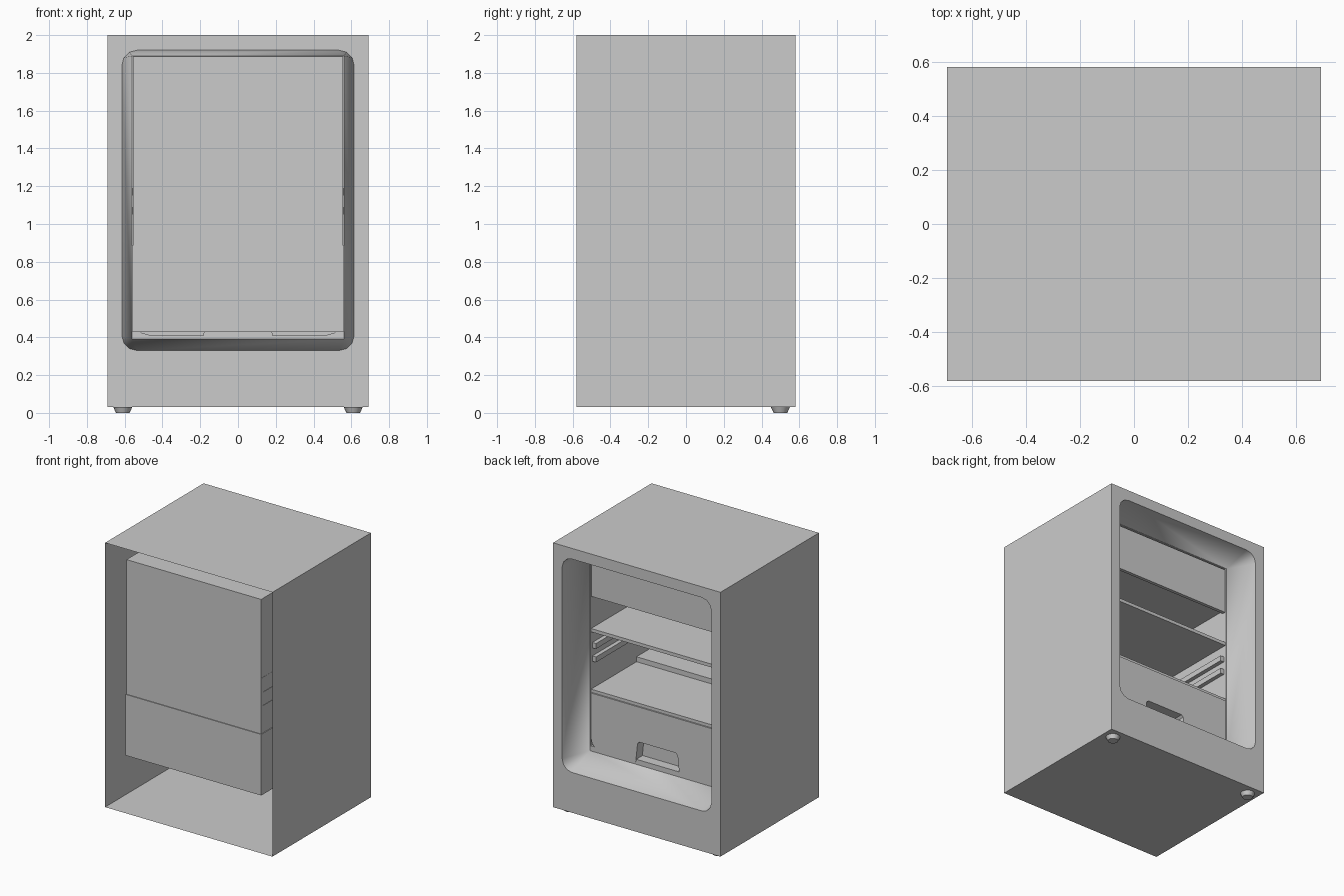
import bpy, bmesh, math
from mathutils import Vector

if "Cube" in bpy.data.objects:
    bpy.data.objects.remove(bpy.data.objects["Cube"])

STEPS = 3  # segments per rounded corner


def ring(hx, z0, z1, y, r=0.0):
    """Rounded rectangle in the xz plane; r = 0 leaves coincident corner points."""
    pts = []
    for k, (sx, z, sz) in enumerate([(1, z1, 1), (-1, z1, 1), (-1, z0, -1), (1, z0, -1)]):
        for i in range(STEPS + 1):
            a = math.radians(90 * k + 90 * i / STEPS)
            pts.append((sx * (hx - r) + r * math.cos(a), y, z - sz * r + r * math.sin(a)))
    return pts


def finish(name, bm):
    me = bpy.data.meshes.new(name)
    bm.to_mesh(me)
    bm.free()
    ob = bpy.data.objects.new(name, me)
    bpy.context.collection.objects.link(ob)
    return ob


def loft(name, rings, cap=False):
    bm = bmesh.new()
    loops = [[bm.verts.new(p) for p in r] for r in rings]
    n = len(loops[0])
    for a, b in zip(loops, loops[1:]):
        for i in range(n):
            j = (i + 1) % n
            bm.faces.new((a[i], a[j], b[j], b[i]))
    if cap:
        bm.faces.new(loops[-1])
    bmesh.ops.remove_doubles(bm, verts=bm.verts, dist=1e-5)
    bmesh.ops.dissolve_degenerate(bm, edges=bm.edges, dist=1e-5)
    return finish(name, bm)


def box(name, x, y, z):
    bm = bmesh.new()
    bmesh.ops.create_cube(bm, size=1)
    for v in bm.verts:
        v.co = Vector([(a + b) / 2 + c * (b - a) for (a, b), c in zip((x, y, z), v.co)])
    return finish(name, bm)


def extrude_xz(name, pts, y0, y1):
    bm = bmesh.new()
    f = bm.faces.new([bm.verts.new((px, y0, pz)) for px, pz in pts])
    g = bmesh.ops.extrude_face_region(bm, geom=[f])["geom"]
    bmesh.ops.translate(bm, vec=(0, y1 - y0, 0),
                        verts=[v for v in g if isinstance(v, bmesh.types.BMVert)])
    bmesh.ops.recalc_face_normals(bm, faces=bm.faces)
    return finish(name, bm)


# Outer cabinet: open behind, framed opening at +y
loft("cabinet_shell", [
    ring(0.69, 0.03, 2.0, -0.58),
    ring(0.69, 0.03, 2.0, 0.58),
    ring(0.615, 0.33, 1.92, 0.58, 0.08)])

# Inner liner: flared mouth, small floor step, straight walls, closed back
liner = loft("inner_liner", [
    ring(0.615, 0.33, 1.92, 0.58, 0.08),
    ring(0.562, 0.39, 1.89, 0.33),
    ring(0.555, 0.428, 1.888, 0.33),
    ring(0.555, 0.428, 1.888, -0.52)], cap=True)
bpy.context.view_layer.objects.active = liner
liner.select_set(True)
bpy.ops.object.shade_smooth_by_angle(angle=math.radians(35))
liner.select_set(False)

# Freezer compartment and its flap
box("freezer_box", (-0.553, 0.553), (-0.51, 0.30), (1.56, 1.88))
box("freezer_flap", (-0.553, 0.553), (0.30, 0.325), (1.54, 1.88))

# Shelves, and the raised ledge at the back
box("upper_shelf", (-0.556, 0.556), (-0.51, 0.325), (1.275, 1.30))
box("lower_shelf", (-0.556, 0.556), (-0.30, 0.325), (0.825, 0.848))
box("rear_ledge", (-0.56, 0.56), (-0.526, -0.21), (0.43, 0.885))

# Drawer front with rounded lower corners and a hand notch
right = [(0.15, 0.565), (0.165, 0.55), (0.18, 0.41)]
right += [(0.47 + 0.08 * math.sin(math.radians(a)), 0.49 - 0.08 * math.cos(math.radians(a)))
          for a in (0, 30, 60, 90)]
right += [(0.55, 0.825)]
left = [(-px, pz) for px, pz in reversed(right)]
extrude_xz("drawer_front", right + left, 0.26, 0.335)
box("drawer_body", (-0.54, 0.54), (-0.21, 0.26), (0.43, 0.815))

# Shelf rails on both side walls
for side, s in (("left", -1), ("right", 1)):
    for i, z in enumerate((1.17, 1.07)):
        box(f"rail_{side}_{i + 1}", sorted((s * 0.558, s * 0.525)), (-0.50, 0.31),
            (z - 0.02, z + 0.02))

# Tapered feet under the opening side
for side, s in (("left", -1), ("right", 1)):
    bpy.ops.mesh.primitive_cone_add(vertices=16, radius1=0.036, radius2=0.05, depth=0.03,
                                    location=(s * 0.61, 0.5, 0.015))
    bpy.context.object.name = f"foot_{side}"
    bpy.ops.object.shade_smooth_by_angle(angle=math.radians(35))
